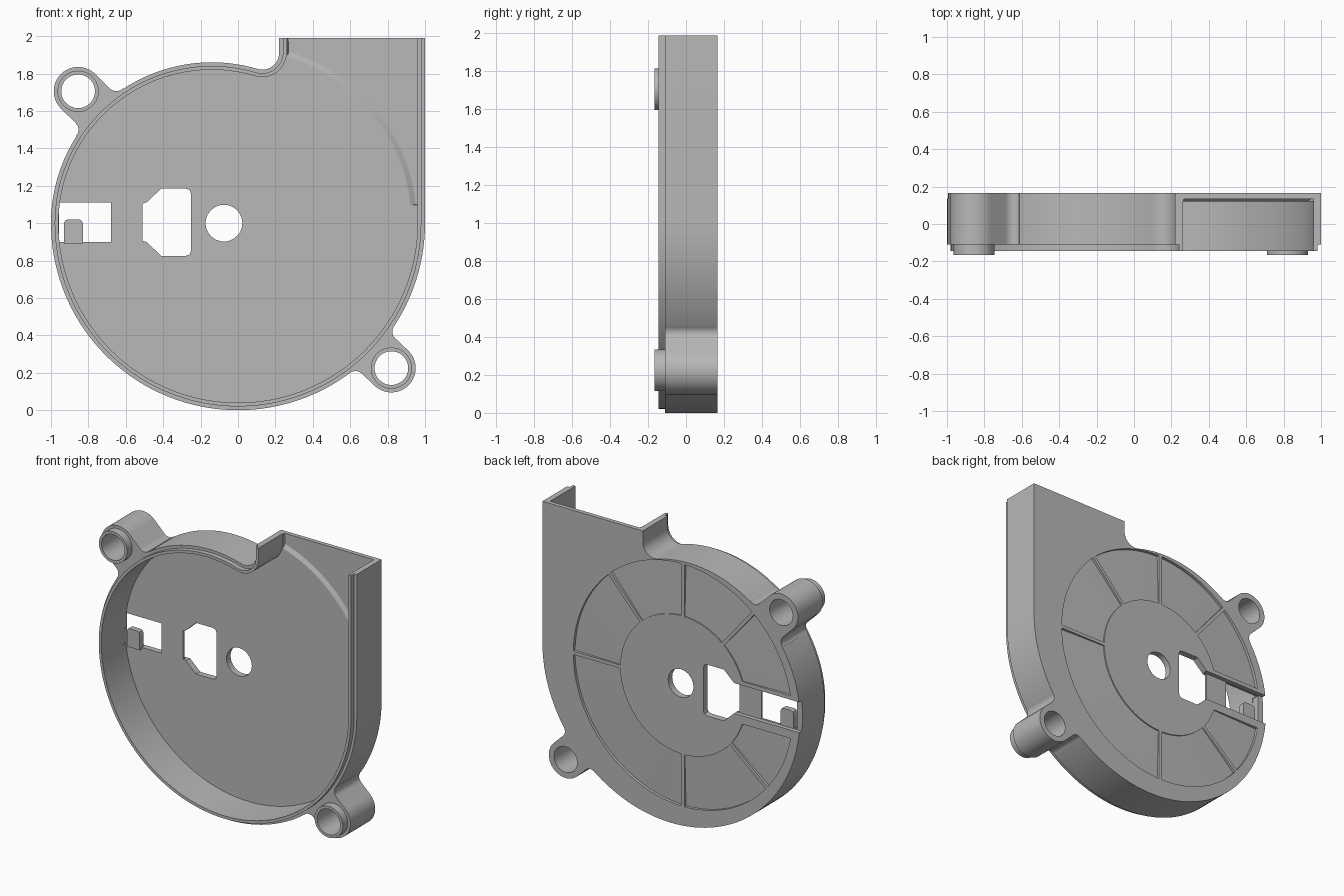
import bpy, bmesh
from math import sin, cos, asin, atan2, radians, degrees, hypot
from mathutils import Vector

cube = bpy.data.objects.get("Cube")
if cube:
    bpy.data.objects.remove(cube, do_unlink=True)

grey = bpy.data.materials.new("grey_plastic")
grey.use_nodes = True
grey.diffuse_color = (0.48, 0.48, 0.48, 1)
grey.node_tree.nodes["Principled BSDF"].inputs["Base Color"].default_value = grey.diffuse_color

FRONT, BACK, LIP, COLLAR = -0.11, 0.165, -0.145, -0.165
FLOOR = 0.12
WALL = 0.04
TOP = 1.99


def loft(name, rings):
    """Closed solid through rings of 3D points, capped at both ends."""
    bm = bmesh.new()
    rows = [[bm.verts.new(p) for p in ring] for ring in rings]
    n = len(rows[0])
    for a, b in zip(rows, rows[1:]):
        for i in range(n):
            j = (i + 1) % n
            bm.faces.new((a[i], a[j], b[j], b[i]))
    bm.faces.new(rows[0])
    bm.faces.new(rows[-1])
    bmesh.ops.recalc_face_normals(bm, faces=bm.faces)
    mesh = bpy.data.meshes.new(name)
    bm.to_mesh(mesh)
    bm.free()
    mesh.materials.append(grey)
    ob = bpy.data.objects.new(name, mesh)
    bpy.context.collection.objects.link(ob)
    return ob


def prism(name, pts, y0, y1, pts1=None):
    return loft(name, [[(x, y0, z) for x, z in pts],
                       [(x, y1, z) for x, z in (pts1 or pts)]])


def arc(cx, cz, r, a0, a1, n):
    angles = [radians(a0 + (a1 - a0) * i / n) for i in range(n + 1)]
    return [(cx + r * cos(a), cz + r * sin(a)) for a in angles]


def circle(cx, cz, r, n=64):
    return arc(cx, cz, r, 0, 360, n)[:-1]


def rect(x0, x1, z0, z1):
    return [(x0, z0), (x1, z0), (x1, z1), (x0, z1)]


def combine(target, tool, operation):
    mod = target.modifiers.new("combine", 'BOOLEAN')
    mod.operation, mod.object, mod.solver = operation, tool, 'EXACT'
    bpy.context.view_layer.objects.active = target
    bpy.ops.object.modifier_apply(modifier=mod.name)
    bpy.data.objects.remove(tool, do_unlink=True)


def add(tool):
    combine(housing, tool, 'UNION')


def cut(tool):
    combine(housing, tool, 'DIFFERENCE')


def outline(d):
    """Scroll outline with a square outlet, inset by d."""
    neck = degrees(atan2(0.911, 0.27))
    pts = arc(0, 1, 1 - d, 0, -180, 72)
    pts += arc(-0.14, 1, 0.86 - d, 180, neck, 44)[1:]
    pts += arc(0.13, 1.911, 0.09 + d, neck + 180, 360, 14)[1:]
    return pts + [(0.22 + d, 2.1), (1 - d, 2.1)]


# Scroll body and the stepped rim in front of it
housing = prism("fan_housing", outline(0), FRONT, BACK)
add(prism("rim", outline(0.02), LIP, 0))

# Screw bosses with flared webs
bosses = [((-0.855, 1.705), (-0.14, 1), 0.86), ((0.82, 0.225), (0, 1), 1.0)]
for (bx, bz), (cx, cz), radius in bosses:
    gap = hypot(cx - bx, cz - bz)
    u = Vector((cx - bx, cz - bz)) / gap
    v = Vector((-u.y, u.x))
    reach = gap - radius + 0.016
    flare = arc(reach - 0.05, 0.18, 0.05, -90, 0, 8)
    side = flare + [(reach + 0.012, 0.18)]
    local = arc(0, 0, 0.13, 270, 90, 32) + side
    local += [(a, -b) for a, b in reversed(side)]
    web = [(bx + a * u.x + b * v.x, bz + a * u.y + b * v.y) for a, b in local]
    add(prism("boss_web", web, FRONT, BACK))
    add(prism("boss_collar", circle(bx, bz, 0.11), COLLAR, 0))

# Hollow interior, then the lower floor of the outlet behind a sloped step
cut(prism("cavity", outline(WALL), -0.3, FLOOR))


def outlet_floor(r):
    pts = arc(0, 1, r, 73.5, 6, 36)
    return pts + [(0.959, pts[-1][1]), (0.959, 2.15), (0.261, 2.15)]


cut(prism("outlet_floor", outlet_floor(0.90), 0.105, 0.135, outlet_floor(0.955)))
cut(prism("outlet_trim", rect(-2, 2, TOP, 2.5), -1, 1))

# Screw holes, shaft hole and connector opening
for (bx, bz), _, _ in bosses:
    cut(prism("screw_hole", circle(bx, bz, 0.09), -1, 1))
cut(prism("shaft_hole", circle(-0.075, 1, 0.098), -1, 1))
half = [(-0.51, 0.1), (-0.49, 0.105), (-0.41, 0.18), (-0.28, 0.18), (-0.258, 0.172), (-0.25, 0.15)]
connector = [(x, 1.005 + h) for x, h in half] + [(x, 1.005 - h) for x, h in reversed(half)]
cut(prism("connector_opening", connector, 0, 1))

# Cable channel on the back, leading to the cable opening at the side
cut(prism("cable_channel", rect(-1.2, -0.45, 0.898, 1.112), 0.135, 0.3))
cut(prism("cable_opening", rect(-0.957, -0.68, 0.9, 1.11), 0.08, 0.3))

# Shallow panels on the back, leaving spokes between them
CX, CZ, R_IN, R_OUT = -0.09, 0.99, 0.485, 0.85
SPOKE, GUARD = 0.012, 0.15
sectors = [(0, 48, SPOKE, SPOKE), (48, 90, SPOKE, SPOKE), (90, 130, SPOKE, SPOKE),
           (130, 180, SPOKE, GUARD), (180, 220, GUARD, SPOKE),
           (220, 270, SPOKE, SPOKE), (270, 360, SPOKE, SPOKE)]
for a0, a1, m0, m1 in sectors:
    steps = max(8, (a1 - a0) // 3)
    rings = []
    for i in range(steps + 1):
        ring = []
        for r, y in ((R_IN, BACK - 0.008), (R_OUT, BACK - 0.02), (R_OUT, 0.3), (R_IN, 0.3)):
            start, end = radians(a0) + asin(m0 / r), radians(a1) - asin(m1 / r)
            a = start + (end - start) * i / steps
            ring.append((CX + r * cos(a), y, CZ + r * sin(a)))
        rings.append(ring)
    cut(loft("back_panel", rings))

# Cable retaining tab standing in the opening
tab_shape = [(-0.93, 0.89), (-0.83, 0.89), (-0.83, 1.0), (-0.836, 1.014), (-0.85, 1.02),
             (-0.91, 1.02), (-0.924, 1.014), (-0.93, 1.0)]
tab = prism("cable_tab", tab_shape, 0.095, 0.135)

# Smooth curved walls, keep edges crisp
for ob in (housing, tab):
    bpy.ops.object.select_all(action='DESELECT')
    ob.select_set(True)
    bpy.context.view_layer.objects.active = ob
    bpy.ops.object.shade_smooth_by_angle(angle=radians(25))
